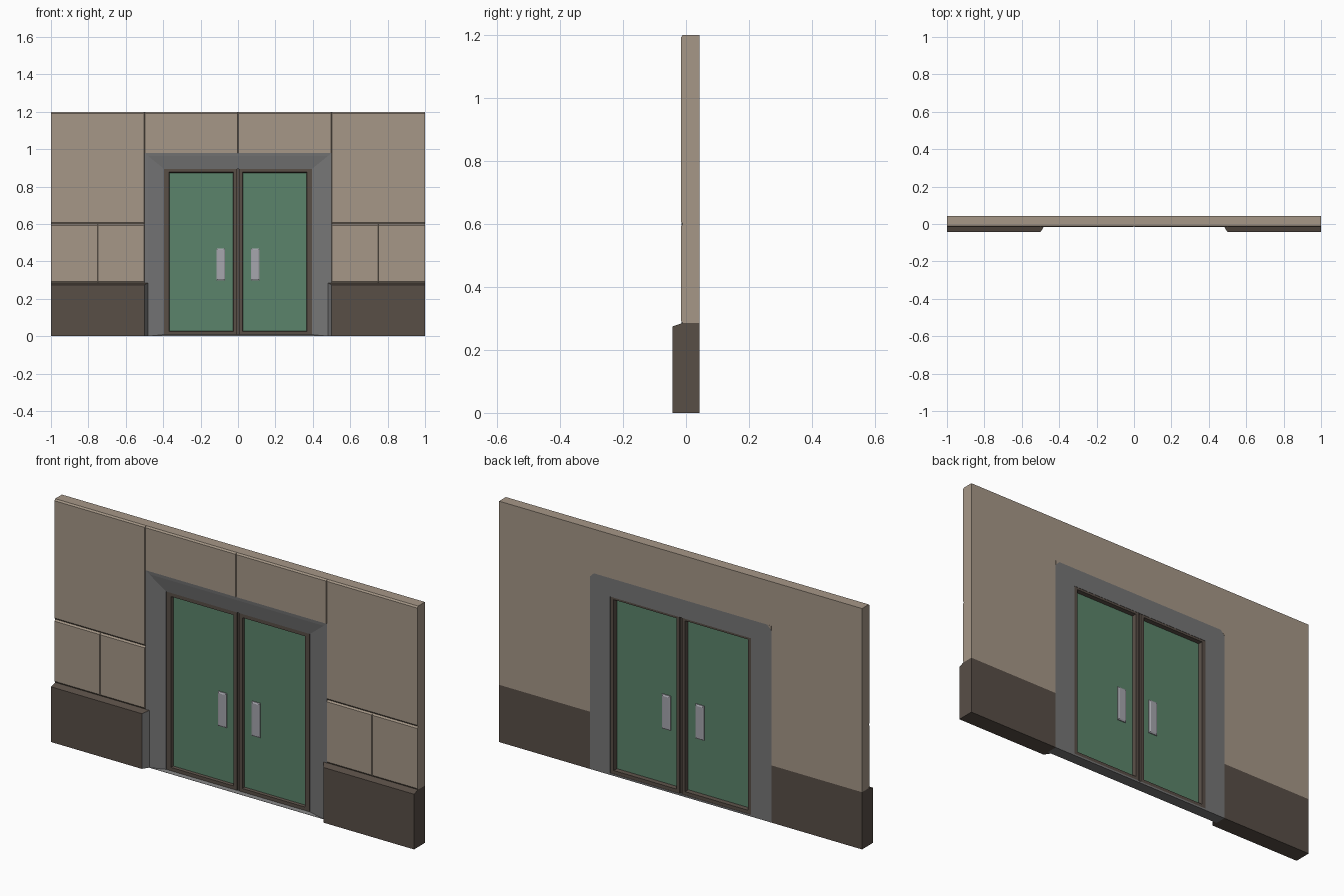
import bpy
import bmesh

cube = bpy.data.objects.get("Cube")
if cube:
    bpy.data.objects.remove(cube, do_unlink=True)


def material(name, rgb):
    m = bpy.data.materials.new(name)
    m.use_nodes = True
    m.diffuse_color = (*rgb, 1)
    m.node_tree.nodes["Principled BSDF"].inputs["Base Color"].default_value = (*rgb, 1)
    return m


TAN = material("tan_stone", (0.38, 0.31, 0.245))
BROWN = material("dark_brown", (0.098, 0.077, 0.062))
GRAY = material("gray_surround", (0.18, 0.18, 0.182))
GREEN = material("door_green", (0.105, 0.23, 0.145))
METAL = material("pale_metal", (0.38, 0.38, 0.42))

# Shared depths and sizes
BACK, FRONT, PLINTH_Y = 0.0427, -0.0165, -0.0427
GROOVE_Y, JAMB_Y = -0.0105, -0.012
TOP, COURSE, BASE = 1.2, 0.6, 0.285
OPEN_X, OPEN_Z = 0.5, 0.98


def finish(name, bm, *mats):
    bmesh.ops.recalc_face_normals(bm, faces=bm.faces)
    mesh = bpy.data.meshes.new(name)
    bm.to_mesh(mesh)
    bm.free()
    for m in mats:
        mesh.materials.append(m)
    ob = bpy.data.objects.new(name, mesh)
    bpy.context.collection.objects.link(ob)
    return ob


def rect(bm, x0, x1, z0, z1, y):
    return [bm.verts.new((x, y, z)) for x, z in ((x0, z0), (x1, z0), (x1, z1), (x0, z1))]


def loft(name, rects, mat, ring=False):
    """Skin rectangles (x0, x1, z0, z1, y); a ring closes on itself, otherwise cap the ends."""
    bm = bmesh.new()
    loops = [rect(bm, *r) for r in rects]
    pairs = list(zip(loops, loops[1:]))
    if ring:
        pairs.append((loops[-1], loops[0]))
    else:
        bm.faces.new(loops[0])
        bm.faces.new(loops[-1])
    for a, b in pairs:
        for i in range(4):
            j = (i + 1) % 4
            bm.faces.new((a[i], a[j], b[j], b[i]))
    return finish(name, bm, mat)


def box(name, x0, x1, y0, y1, z0, z1, mat):
    return loft(name, [(x0, x1, z0, z1, y0), (x0, x1, z0, z1, y1)], mat)


def block(name, side, x0, x1, z0, z1, left, right, low, high):
    """Wall stone with chamfers of the given widths around its front face."""
    full = (side * x0, side * x1, z0, z1)
    face = (side * (x0 + left), side * (x1 - right), z0 + low, z1 - high)
    loft(name, [(*full, BACK), (*full, GROOVE_Y), (*face, FRONT)], TAN)


def prism(name, outline, y0, y1, mat):
    """Extrude an x-z outline along y."""
    bm = bmesh.new()
    a, b = ([bm.verts.new((x, y, z)) for x, z in outline] for y in (y0, y1))
    bm.faces.new(a)
    bm.faces.new(b)
    for i in range(len(a)):
        j = (i + 1) % len(a)
        bm.faces.new((a[i], a[j], b[j], b[i]))
    return finish(name, bm, mat)


def skirting(name, s):
    """Projecting plinth with a sloped top and a gray splayed end at the doorway."""
    plan = [(0.48, JAMB_Y, BASE), (OPEN_X, PLINTH_Y, BASE - 0.01),
            (1, PLINTH_Y, BASE - 0.01), (1, JAMB_Y, BASE)]
    bm = bmesh.new()
    low = [bm.verts.new((s * x, y, 0)) for x, y, z in plan]
    high = [bm.verts.new((s * x, y, z)) for x, y, z in plan]
    bm.faces.new(low)
    bm.faces.new(high)
    for i in range(4):
        j = (i + 1) % 4
        bm.faces.new((low[i], low[j], high[j], high[i]))
    bmesh.ops.recalc_face_normals(bm, faces=bm.faces)
    for f in bm.faces:
        f.material_index = int(f.normal.x * s < -0.3)
    finish(name, bm, BROWN, GRAY)


V, H = 0.0025, 0.008  # narrow upright joints, wider level joints
for s, side in ((1, "left"), (-1, "right")):
    # Wall stones
    block(side + "_upper_stone", s, OPEN_X, 1, COURSE, TOP, V, 0, H, H)
    block(side + "_inner_stone", s, OPEN_X, 0.75, BASE, COURSE, V, V, H, H)
    block(side + "_outer_stone", s, 0.75, 1, BASE, COURSE, V, 0, H, H)
    block(side + "_lintel_stone", s, 0, OPEN_X, OPEN_Z, TOP, V, V, 0, H)

    # Plinth
    box(side + "_plinth_core", s * OPEN_X, s, JAMB_Y, BACK, 0, BASE, BROWN)
    skirting(side + "_plinth", s)

    # Cut corner of the surround at the rear
    c = 0.022
    prism(side + "_rear_corner",
          [(s * OPEN_X, OPEN_Z), (s * (OPEN_X - c), OPEN_Z), (s * OPEN_X, OPEN_Z - c)],
          0.03, BACK + 0.0004, TAN)

    # Door leaf: frame, panel and handle
    def edge(inset, y):
        return (s * (0.006 + inset), s * (0.395 - inset * 1.4), 0.008 + inset, 0.895 - inset, y)

    loft(side + "_door_frame",
         [edge(0, 0.0), edge(0.018, 0.0), edge(0.021, 0.013),
          edge(0.021, 0.021), edge(0.018, 0.041), edge(0, 0.041)], BROWN, ring=True)
    box(side + "_door_panel", s * 0.02, s * 0.37, 0.013, 0.021, 0.02, 0.88, GREEN)

    def grip(inset, y):
        return (s * (0.069 + inset), s * (0.116 - inset), 0.298 + inset, 0.47 - inset, y)

    loft(side + "_door_handle",
         [grip(0.007, 0.005), grip(0, 0.009), grip(0, 0.025), grip(0.007, 0.029)], METAL)

# Strip between the two leaves
box("meeting_strip", -0.007, 0.007, 0.01, 0.032, 0.008, 0.895, BROWN)

# Splayed door surround with a low sill
loft("door_surround",
     [(-x, x, z0, z1, y) for x, z0, z1, y in (
         (OPEN_X, 0, OPEN_Z, FRONT + 0.003),
         (0.48, 0, 0.963, JAMB_Y),
         (0.396, 0.009, 0.895, 0.0),
         (0.388, 0.009, 0.888, BACK),
         (OPEN_X, 0, OPEN_Z, BACK))], GRAY, ring=True)
